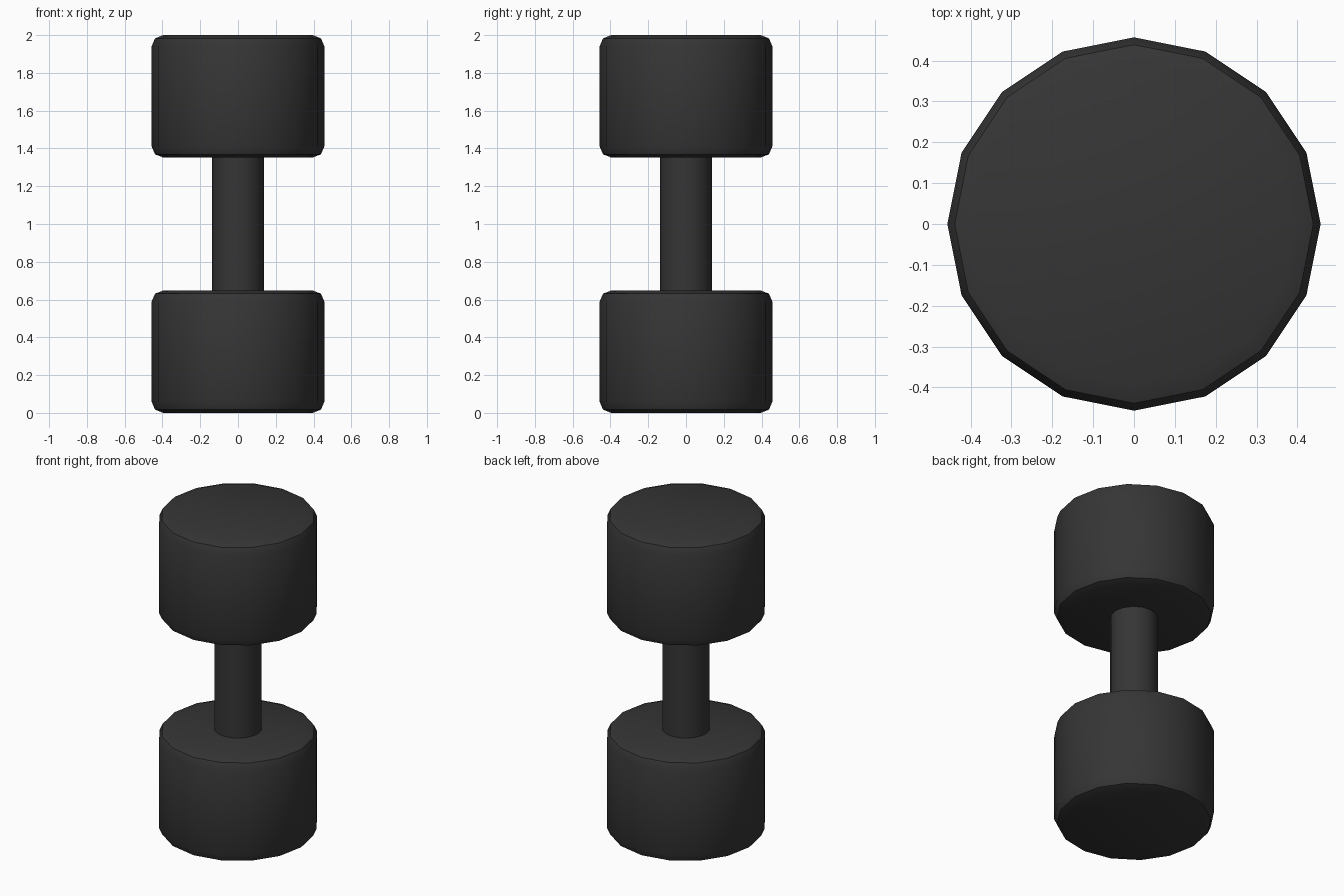
import bpy, bmesh, math

if "Cube" in bpy.data.objects:
    bpy.data.objects.remove(bpy.data.objects["Cube"])

SIDES = 16

rubber = bpy.data.materials.new("dark grey rubber")
rubber.diffuse_color = (0.036, 0.036, 0.036, 1)
rubber.use_nodes = True
rubber.node_tree.nodes["Principled BSDF"].inputs["Base Color"].default_value = rubber.diffuse_color


def lathe(name, profile):
    """Revolve (radius, z) points around z and cap both ends."""
    bm = bmesh.new()
    rings = []
    for r, z in profile:
        rings.append([bm.verts.new((r * math.cos(2 * math.pi * i / SIDES),
                                    r * math.sin(2 * math.pi * i / SIDES), z))
                      for i in range(SIDES)])
    for a, b in zip(rings, rings[1:]):
        for i in range(SIDES):
            j = (i + 1) % SIDES
            bm.faces.new((a[i], a[j], b[j], b[i]))
    bm.faces.new(rings[0][::-1])
    bm.faces.new(rings[-1])
    mesh = bpy.data.meshes.new(name)
    bm.to_mesh(mesh)
    bm.free()
    mesh.materials.append(rubber)
    obj = bpy.data.objects.new(name, mesh)
    bpy.context.collection.objects.link(obj)
    bpy.ops.object.select_all(action='DESELECT')
    obj.select_set(True)
    bpy.context.view_layer.objects.active = obj
    bpy.ops.object.shade_smooth_by_angle(angle=math.radians(30))
    return obj


# Weights: drums with a two-step rounded rim
def weight(name, z0, z1):
    rim = [(0.395, 0.0), (0.439, 0.017), (0.457, 0.058)]
    lathe(name, [(r, z0 + d) for r, d in rim] +
                [(r, z1 - d) for r, d in reversed(rim)])


weight("lower_weight", 0.0, 0.648)
weight("upper_weight", 1.352, 2.0)

# Grip bar between the weights
lathe("handle", [(0.137, 0.64), (0.137, 1.36)])
